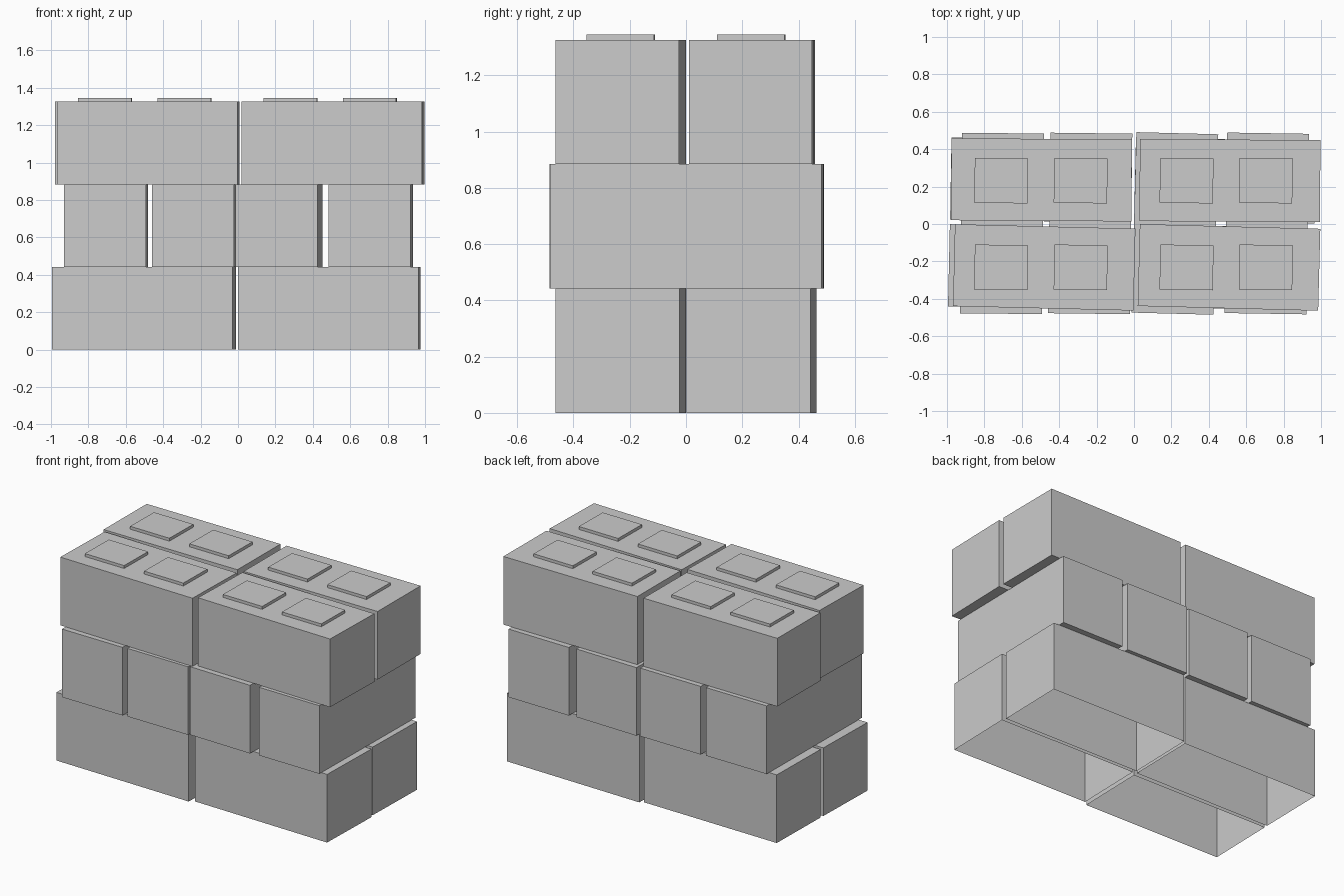
import bpy, bmesh
from math import radians
from mathutils import Matrix

if "Cube" in bpy.data.objects:
    bpy.data.objects.remove(bpy.data.objects["Cube"])

H = 0.442          # height of one course
STUD_H = 0.019     # raised pad on the top course


def block(name, cx, cy, z0, w, d, h, angle, open_bottom=False):
    """Box with its base at z0, turned slightly about z."""
    bm = bmesh.new()
    bmesh.ops.create_cube(bm, size=1.0)
    if open_bottom:
        bm.normal_update()
        low = [f for f in bm.faces if f.normal.z < -0.9]
        bmesh.ops.delete(bm, geom=low, context='FACES_ONLY')
    bmesh.ops.transform(bm, verts=bm.verts, matrix=Matrix.Diagonal((w, d, h, 1)))
    me = bpy.data.meshes.new(name)
    bm.to_mesh(me)
    bm.free()
    ob = bpy.data.objects.new(name, me)
    ob.location = (cx, cy, z0 + h / 2)
    ob.rotation_euler.z = radians(angle)
    bpy.context.collection.objects.link(ob)
    return ob


# bottom course: four long blocks, hollow underneath
for i, (x, y, a) in enumerate([(-0.507, -0.232, -1.3), (0.487, -0.232, -1.4),
                               (-0.497, 0.235, -1.0), (0.488, 0.233, -1.3)]):
    block(f"bottom_block_{i + 1}", x, y, 0, 0.965, 0.44, H, a, open_bottom=True)

# middle course: four blocks laid crosswise
for i, (x, a) in enumerate([(-0.706, -0.6), (-0.234, -0.7), (0.219, -1.5), (0.71, -0.9)]):
    block(f"middle_block_{i + 1}", x, 0.003, H, 0.438, 0.965, H, a)

# top course: four long blocks
for i, (x, y, a) in enumerate([(-0.48, -0.232, -1.4), (0.508, -0.232, -1.5),
                               (-0.495, 0.236, -0.4), (0.513, 0.232, -0.3)]):
    block(f"top_block_{i + 1}", x, y, 2 * H, 0.965, 0.438, H, a)

# shallow rectangular pads on the top
for row, y in (("front", -0.232), ("back", 0.232)):
    for i, x in enumerate((-0.71, -0.285, 0.281, 0.705)):
        block(f"top_pad_{row}_{i + 1}", x, y, 3 * H, 0.285, 0.24, STUD_H, -0.9)
